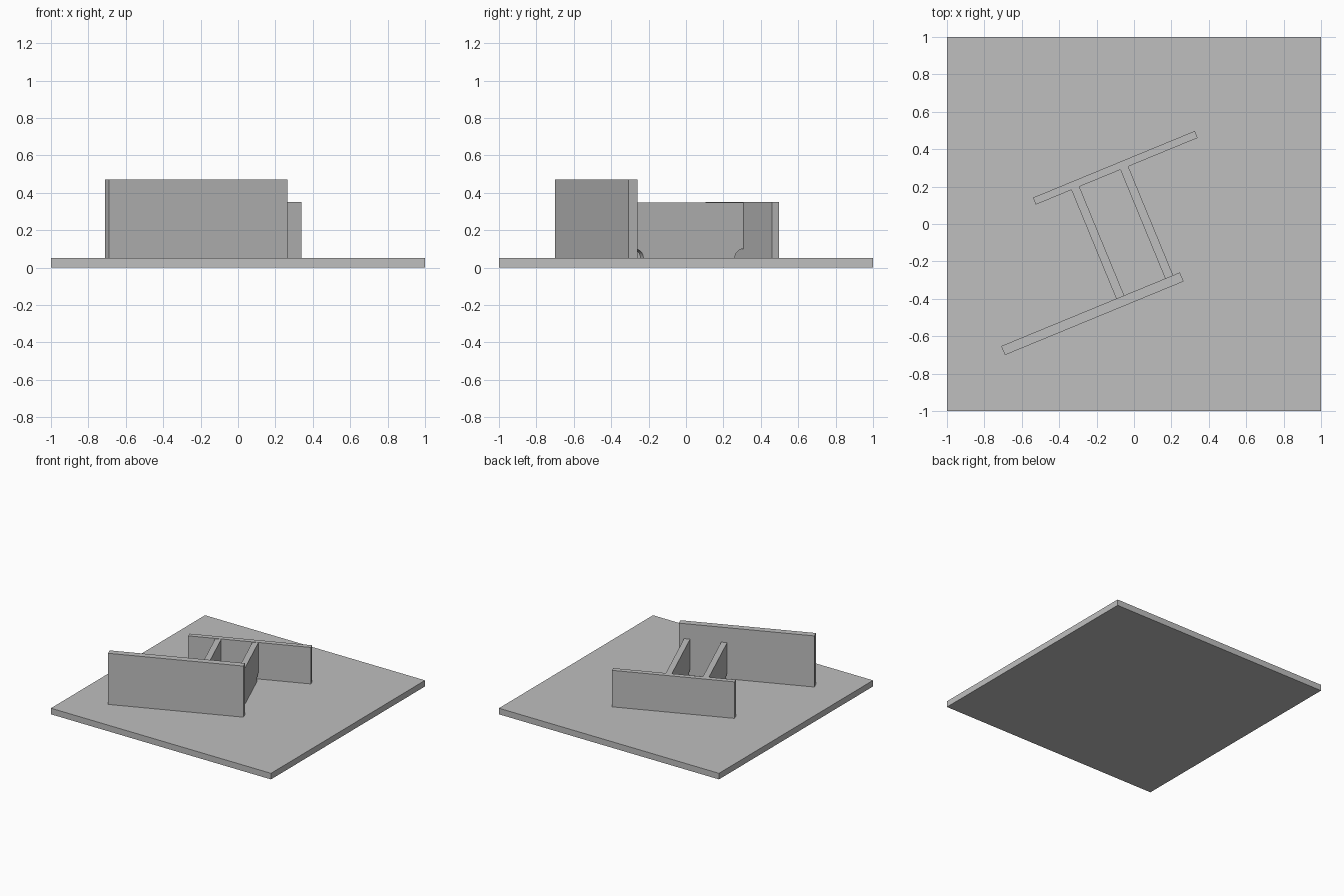
import bpy, bmesh, math
from mathutils import Matrix

cube = bpy.data.objects.get("Cube")
if cube:
    bpy.data.objects.remove(cube, do_unlink=True)

grey = bpy.data.materials.new("plain grey")
grey.use_nodes = True
colour = (0.52, 0.52, 0.52, 1)
grey.diffuse_color = colour
grey.node_tree.nodes["Principled BSDF"].inputs["Base Color"].default_value = colour

FLOOR = 0.05
TURN = Matrix.Rotation(math.radians(22.4), 4, 'Z')


def extrude_profile(name, profile, x0, x1, turn=TURN):
    """Solid from a (y, z) profile swept along x, then turned about z."""
    bm = bmesh.new()
    face = bm.faces.new([bm.verts.new((x0, y, z)) for y, z in profile])
    ext = bmesh.ops.extrude_face_region(bm, geom=[face])
    verts = [v for v in ext["geom"] if isinstance(v, bmesh.types.BMVert)]
    bmesh.ops.translate(bm, verts=verts, vec=(x1 - x0, 0, 0))
    bmesh.ops.recalc_face_normals(bm, faces=bm.faces)
    bm.transform(turn)
    mesh = bpy.data.meshes.new(name)
    bm.to_mesh(mesh)
    bm.free()
    mesh.materials.append(grey)
    obj = bpy.data.objects.new(name, mesh)
    bpy.context.collection.objects.link(obj)
    return obj


def rect(y0, y1, z0, z1):
    return [(y0, z0), (y1, z0), (y1, z1), (y0, z1)]


# Base plate and the two parallel walls
extrude_profile("base_plate", rect(-1, 1, 0, FLOOR), -1, 1, Matrix.Identity(4))
extrude_profile("front_wall", rect(-0.385, -0.333, FLOOR, 0.47), -0.905, 0.128)
extrude_profile("back_wall", rect(0.296, 0.336, FLOOR, 0.35), -0.446, 0.49)

# Cross ribs with a quarter-round notch at each lower corner
Y0, Y1, TOP, R, STEPS = -0.333, 0.296, 0.347, 0.05, 10
arc = [(R * math.cos(t), R * math.sin(t))
       for t in (math.pi / 2 * i / STEPS for i in range(STEPS + 1))]
rib = [(Y1 - c, FLOOR + s) for c, s in arc]
rib += [(Y1, TOP), (Y0, TOP)]
rib += [(Y0 + c, FLOOR + s) for c, s in reversed(arc)]
for name, x in (("right_rib", -0.24), ("left_rib", 0.043)):
    obj = extrude_profile(name, rib, x, x + 0.046)
    bpy.ops.object.select_all(action='DESELECT')
    obj.select_set(True)
    bpy.context.view_layer.objects.active = obj
    bpy.ops.object.shade_smooth_by_angle(angle=math.radians(30))
